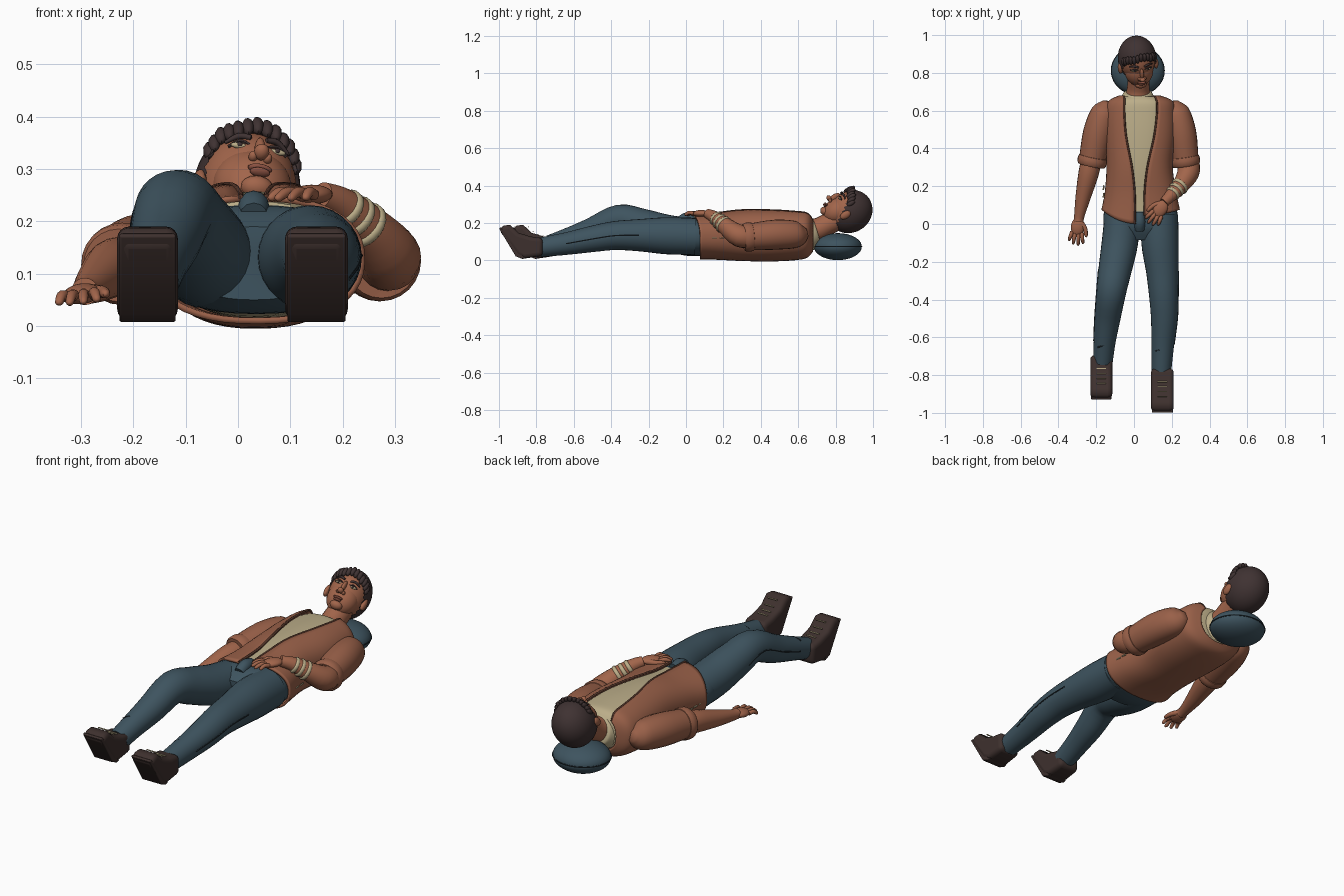
import bpy, bmesh, math, random
from mathutils import Vector as V, Matrix

if "Cube" in bpy.data.objects:
    bpy.data.objects.remove(bpy.data.objects["Cube"])
random.seed(4)


def colour(name, *rgb):
    m = bpy.data.materials.new(name)
    m.diffuse_color = (*rgb, 1)
    m.use_nodes = True
    m.node_tree.nodes["Principled BSDF"].inputs["Base Color"].default_value = m.diffuse_color
    return m


SKIN = colour("skin", .36, .13, .07)
JACKET = colour("jacket brown", .32, .118, .066)
TRIM = colour("dark brown trim", .11, .045, .028)
DENIM = colour("denim", .048, .088, .115)
SEAM = colour("dark denim seam", .015, .024, .03)
CREAM = colour("cream cloth", .50, .42, .25)
HAIR = colour("dark hair", .05, .032, .032)
SHOE = colour("shoe leather", .048, .030, .027)
LIP = colour("lips", .26, .085, .055)


def finish(name, bm, mat, angle=50):
    bmesh.ops.recalc_face_normals(bm, faces=bm.faces)
    me = bpy.data.meshes.new(name)
    bm.to_mesh(me)
    bm.free()
    ob = bpy.data.objects.new(name, me)
    bpy.context.collection.objects.link(ob)
    me.materials.append(mat)
    bpy.ops.object.select_all(action='DESELECT')
    ob.select_set(True)
    bpy.context.view_layer.objects.active = ob
    bpy.ops.object.shade_smooth_by_angle(angle=math.radians(angle))
    return ob


def spline(pts, k):
    """Catmull-Rom through tuples of any length."""
    p = [pts[0]] + list(pts) + [pts[-1]]
    out = []
    for i in range(1, len(p) - 2):
        for j in range(k):
            t = j / k
            out.append(tuple(.5 * (2 * b + (c - a) * t + (2 * a - 5 * b + 4 * c - d) * t * t
                             + (3 * b - a - 3 * c + d) * t ** 3)
                             for a, b, c, d in zip(p[i - 1], p[i], p[i + 1], p[i + 2])))
    return out + [tuple(pts[-1])]


def skin_rings(name, rings, mat, closed=True, angle=50):
    bm = bmesh.new()
    vs = [[bm.verts.new(c) for c in r] for r in rings]
    n = len(vs[0])
    for a, b in zip(vs, vs[1:]):
        for i in range(n if closed else n - 1):
            j = (i + 1) % n
            bm.faces.new((a[i], a[j], b[j], b[i]))
    if closed:
        bm.faces.new(vs[0])
        bm.faces.new(vs[-1])
    return finish(name, bm, mat, angle)


def tube(name, pts, mat, n=20, k=4):
    """Round limb through (x, y, z, radius) points."""
    pts = spline(pts, k) if k > 1 else pts
    rings = []
    for i, p in enumerate(pts):
        d = (V(pts[min(i + 1, len(pts) - 1)][:3]) - V(pts[max(i - 1, 0)][:3])).normalized()
        s = d.cross(V((0, 0, 1)) if abs(d.z) < .95 else V((1, 0, 0))).normalized()
        u = s.cross(d)
        rings.append([V(p[:3]) + p[3] * (math.cos(a) * s + math.sin(a) * u)
                      for a in (2 * math.pi * q / n for q in range(n))])
    return skin_rings(name, rings, mat)


def ellipsoid(name, c, r, mat, axes=None, seg=24, keep=None):
    bm = bmesh.new()
    bmesh.ops.create_uvsphere(bm, u_segments=seg, v_segments=seg * 2 // 3, radius=1)
    bmesh.ops.scale(bm, vec=r, verts=bm.verts)
    if keep:
        bmesh.ops.delete(bm, geom=[f for f in bm.faces if not keep(f.calc_center_median())], context='FACES')
    m = Matrix(axes).transposed() if axes else Matrix.Identity(3)
    bmesh.ops.transform(bm, matrix=Matrix.Translation(V(c)) @ m.to_4x4(), verts=bm.verts)
    return finish(name, bm, mat)


# Torso sections: y, centre x, half width, centre z, half height
def section_point(s, t, grow=0.0):
    y, cx, hw, cz, hh = s[:5]
    c, q = math.cos(t), math.sin(t)
    f = lambda v: math.copysign(abs(v) ** .85, v)
    return V((cx + (hw + grow) * f(c), y, cz + (hh + grow) * f(q)))


def loft(name, secs, mat, grow=0.0, n=40):
    return skin_rings(name, [[section_point(s, 2 * math.pi * i / n, grow) for i in range(n)]
                             for s in spline(secs, 4)], mat)


# The last two values are the left and right edges of the front opening
body = [(.675, .03, .105, .145, .09, -.05, .11), (.645, .035, .165, .14, .118, -.05, .12),
        (.58, .035, .18, .137, .128, -.05, .12), (.46, .035, .18, .136, .133, -.04, .105),
        (.30, .03, .168, .135, .13, -.01, .07), (.16, .035, .183, .13, .118, .005, .055),
        (.075, .035, .20, .127, .115, .005, .055)]
loft("shirt", [(s[0] - .01 * (s[0] < .2),) + s[1:5] for s in body], CREAM, -.012)
rings = []
dense = spline(body, 5)
for i, s in enumerate(dense):
    ang = [math.acos(math.copysign(abs((x - s[1]) / s[2]) ** (1 / .85), x - s[1])) for x in s[5:]]
    a, b = ang[1], ang[0] - 2 * math.pi
    ring = []
    for j in range(45):
        t = a + (b - a) * j / 44
        p = section_point(s, t, .002)
        w = max(0, 1 - (len(dense) - 1 - i) / 6)
        if math.sin(t) > 0:  # front panels hang lower towards the middle
            p.y -= w * math.sin(t) ** 2 * (.075 if p.x < s[1] else .03)
        ring.append(p)
    rings.append(ring)
jacket = skin_rings("jacket", rings, JACKET, closed=False)
mod = jacket.modifiers.new("cloth", 'SOLIDIFY')
mod.thickness, mod.offset = .012, 0
for side, k in (("left", -1), ("right", 0)):
    tube("jacket_edge_" + side, [(*(r[k] + V((0, 0, .004))), .005) for r in rings], TRIM, 8, 1)
    for q in range(3):  # side seam stitches
        x = -.162 if k else .228
        tube(f"side_stitch_{side}_{q}", [(x, .10 + .04 * q, .12, .004), (x * .99, .125 + .04 * q, .12, .004)], CREAM, 6, 1)

# Trousers
loft("hips", [(.13, .035, .178, .125, .098), (.05, .035, .196, .127, .104),
              (-.02, .035, .19, .127, .098), (-.085, .03, .13, .12, .07)], DENIM)
legs = {"left": [(-.06, .05, .128, .095), (-.075, -.10, .148, .096), (-.10, -.24, .19, .088), (-.12, -.36, .22, .078),
                 (-.14, -.50, .162, .068), (-.155, -.62, .12, .058), (-.165, -.73, .083, .052)],
        "right": [(.135, .05, .128, .098), (.138, -.10, .132, .099), (.15, -.25, .135, .086), (.157, -.38, .133, .077),
                  (.16, -.50, .115, .070), (.152, -.64, .09, .060), (.145, -.78, .07, .052)]}
for side, pts in legs.items():
    tube("leg_" + side, pts, DENIM, 28)
    sg = -1 if side == "left" else 1
    tube("leg_seam_" + side, [(x + sg * (r - .001), y, z, .004) for x, y, z, r in pts[2:6]], SEAM, 6)
    x, y, z, r = pts[5]
    tube("ankle_crease_" + side, [(x + r * math.sin(a), y - .02 + .02 * math.sin(a), z - .008 + r * math.cos(a), .004)
                                  for a in (-.7, -.3, .1, .5, .9)], SEAM, 6)
tube("fly_buckle", [(.03, .06, .226, .026), (.03, .01, .229, .03), (.03, -.03, .212, .026)], DENIM, 12)
tube("shirt_hem", [(-.04, .055, .226, .006), (.03, .045, .234, .006), (.1, .055, .226, .006)], CREAM, 8)

# Shoes: side profile widened across x, with a sole and laces
profile = [(-1.0, .165), (-.975, .187), (-.94, .19), (-.895, .148), (-.83, .128), (-.765, .12),
           (-.765, .025), (-.865, .01), (-.905, .03)]
sole = [(-1.0, .172), (-.99, .178), (-.87, .022), (-.855, .012), (-.875, .008), (-.91, .022)]
for side, cx, dy, w in (("left", -.173, .07, .058), ("right", .150, 0, .06)):
    for part, prof, bev, ww in (("shoe", profile, .022, w), ("sole", sole, .004, w * .93)):
        ob = skin_rings(f"{part}_{side}", [[(cx + s * ww, y + dy, z) for y, z in prof] for s in (-1, 1)], SHOE)
        m = ob.modifiers.new("round", 'BEVEL')
        m.width, m.segments, m.limit_method = bev, 4, 'ANGLE'
        m.angle_limit = math.radians(50)
    for q in range(4):
        y = -.835 - .026 * q + dy
        z = (.132, .14, .156, .18)[q]
        tube(f"lace_{side}_{q}", [(cx - .026, y, z, .003), (cx + .026, y, z, .003)], CREAM, 6, 1)


# Arms and hands
def hand(side, wrist, d, thumb):
    d, th = V(d).normalized(), V(thumb).normalized()
    up = th.cross(d) if th.cross(d).z > 0 else d.cross(th)
    w = V(wrist)
    ellipsoid("palm_" + side, w + d * .045, (.036, .05, .019), SKIN, [th, d, up if th.cross(d).dot(up) > 0 else -up])
    for i in range(4):
        o = (i - 1.5)
        base = w + d * .075 - th * o * .017
        e = (d - th * o * .16).normalized()
        length = (.058, .07, .066, .05)[i]
        tube(f"finger_{side}_{i}", [(*base, .011), (*(base + e * length * .5 + up * .006), .010),
                                    (*(base + e * length * .9 - up * .004), .008), (*(base + e * length - up * .008), .003)], SKIN, 10)
    tube("thumb_" + side, [(*(w + d * .02 + th * .015), .014), (*(w + d * .05 + th * .04), .012),
                           (*(w + d * .085 + th * .05), .009), (*(w + d * .095 + th * .05), .003)], SKIN, 10)


sleeves = {"left": [(-.145, .648, .15, .022), (-.155, .60, .14, .068), (-.19, .48, .133, .080), (-.222, .33, .118, .070)],
           "right": [(.215, .648, .15, .022), (.222, .60, .14, .068), (.25, .48, .138, .080), (.272, .33, .125, .070)]}
fore = {"left": [(-.22, .36, .12, .052), (-.24, .27, .11, .054), (-.27, .14, .085, .040), (-.29, .04, .068, .027), (-.293, .01, .066, .026)],
        "right": [(.272, .36, .125, .056), (.29, .285, .132, .060), (.255, .215, .18, .047), (.20, .155, .23, .034), (.16, .115, .25, .026)]}
for side in sleeves:
    tube("sleeve_" + side, sleeves[side], JACKET, 24)
    (x0, y0, z0, _), (x, y, z, r) = sleeves[side][-2:]
    d = (V((x, y, z)) - V((x0, y0, z0))).normalized()
    e = V((x, y, z))
    tube("cuff_" + side, [(*(e + d * o), q) for o, q in ((-.03, .066), (-.026, .075), (-.01, .079), (.012, .077), (.022, .07), (.02, .05))],
         JACKET, 24, 1)
    tube("forearm_" + side, fore[side], SKIN, 20)
hand("left", (-.293, .03, .067), (-.12, -1, -.12), (1, -.12, .1))
hand("right", (.165, .118, .252), (-.55, -.83, -.02), (-.83, .55, 0))
a, b = V((.242, .200, .192)), V((.206, .162, .224))
for q in range(3):
    c, d = a.lerp(b, q / 2), (b - a).normalized()
    tube(f"bracelet_{q}", [(*(c + d * o), .047 - .004 * q + g) for o, g in ((-.010, -.004), (-.005, .001), (.005, .001), (.010, -.004))],
         CREAM, 20, 1)

# Head, in its own right / up / forward frame
F = V((.22, -.5, .84)).normalized()
X = V((.97, .14, -.17))
X = (X - F * X.dot(F)).normalized()
U = F.cross(X)
C = V((.018, .87, .265))
AX = [X, U, F]
at = lambda x, u, f: C + X * x + U * u + F * f


def bit(name, p, r, mat, seg=14):
    return ellipsoid(name, at(*p), r, mat, AX, seg)


tube("neck", [(.02, .62, .15, .075), (.022, .70, .165, .062), (.024, .76, .195, .058), (.024, .84, .235, .06)], SKIN)
tube("shirt_collar", [(.02, .655, .145, .094), (.021, .69, .155, .078), (.021, .70, .158, .066)], CREAM, 28)
bit("skull", (0, 0, -.004), (.094, .116, .105), SKIN, 32)
bit("jaw", (0, -.05, .032), (.076, .084, .068), SKIN, 28)
bit("chin", (0, -.112, .068), (.032, .022, .024), SKIN)
ellipsoid("hair_cap", at(0, .004, -.006), (.102, .124, .113), HAIR, AX, 36,
          lambda p: p.y > .05 + (p.z - .09) * 1.6)
for i in range(13):  # short fringe locks
    t = (i - 6) / 6
    bit(f"fringe_lock_{i}", (.088 * math.sin(t * 1.3), .062 - .03 * t * t + random.uniform(-.006, .008),
                             .03 + .068 * math.cos(t * 1.3)), (.012, .026, .013), HAIR, 10)
bit("nose_bridge", (0, -.028, .105), (.010, .034, .016), SKIN)
bit("nose_tip", (0, -.056, .115), (.015, .013, .017), SKIN)
bit("upper_lip", (0, -.086, .096), (.024, .006, .010), LIP)
bit("lower_lip", (0, -.096, .094), (.020, .006, .010), LIP)
for s, side in ((-1, "left"), (1, "right")):
    bit("nostril_" + side, (s * .014, -.058, .104), (.009, .009, .011), SKIN)
    bit("ear_" + side, (s * .097, -.03, .012), (.013, .032, .02), SKIN)
    bit("eye_" + side, (s * .037, -.008, .0925), (.017, .006, .006), CREAM)
    bit("iris_" + side, (s * .037, -.008, .096), (.006, .006, .004), HAIR)
    tube("eyelid_" + side, [(*at(s * x, u, f), .0035) for x, u, f in ((.018, -.005, .097), (.037, .001, .098), (.057, -.006, .085))], HAIR, 6)
    tube("eyebrow_" + side, [(*at(s * x, u, f), r) for x, u, f, r in
                             ((.015, .013, .102, .005), (.038, .02, .097, .006), (.062, .013, .081, .003))], HAIR, 8)

# Cushion under the head
ellipsoid("cushion", (.02, .812, .074), (.14, .128, .072), DENIM, None, 36)
tube("cushion_seam", [(.02 + .14 * math.cos(t), .812 + .128 * math.sin(t), .074, .003)
                      for t in (2 * math.pi * i / 40 for i in range(41))], SEAM, 6, 1)
